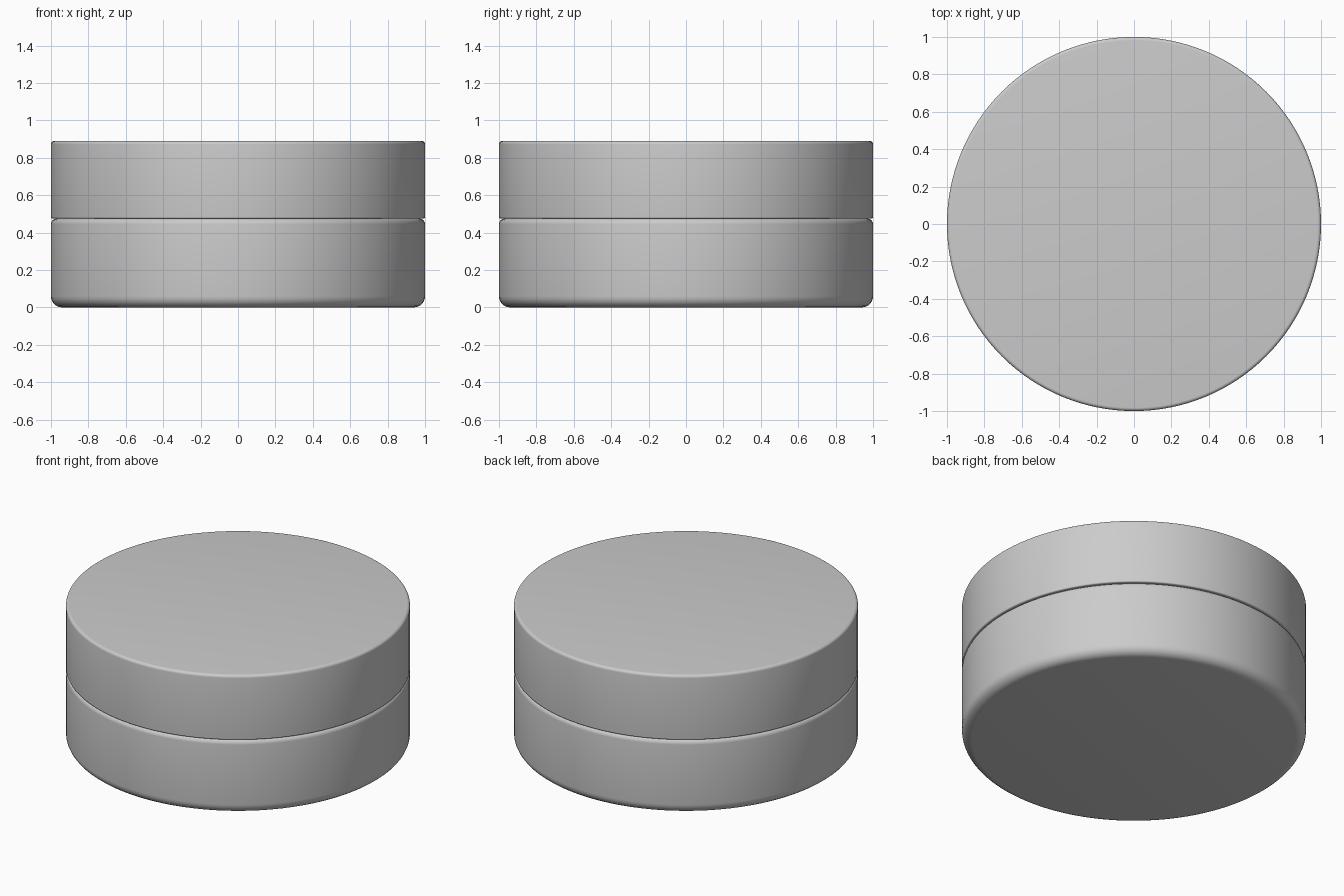
import bpy, bmesh, math

if "Cube" in bpy.data.objects:
    bpy.data.objects.remove(bpy.data.objects["Cube"])

SEGMENTS = 128


def rounded_profile(z0, z1, r, bottom, top, steps=6):
    """Half cross-section of a disc with rounded lower and upper rims."""
    pts = [(0, z0)]
    for i in range(steps + 1):
        a = math.pi / 2 * i / steps
        pts.append((r - bottom + bottom * math.sin(a), z0 + bottom - bottom * math.cos(a)))
    for i in range(steps + 1):
        a = math.pi / 2 * i / steps
        pts.append((r - top + top * math.cos(a), z1 - top + top * math.sin(a)))
    pts.append((0, z1))
    return pts


def lathe(name, profile):
    bm = bmesh.new()
    verts = [bm.verts.new((x, 0, z)) for x, z in profile]
    edges = [bm.edges.new(pair) for pair in zip(verts, verts[1:])]
    bmesh.ops.spin(bm, geom=verts + edges, cent=(0, 0, 0), axis=(0, 0, 1),
                   angle=2 * math.pi, steps=SEGMENTS, use_duplicate=False)
    bmesh.ops.remove_doubles(bm, verts=bm.verts, dist=1e-5)
    bmesh.ops.recalc_face_normals(bm, faces=bm.faces)
    mesh = bpy.data.meshes.new(name)
    bm.to_mesh(mesh)
    bm.free()
    obj = bpy.data.objects.new(name, mesh)
    bpy.context.collection.objects.link(obj)
    bpy.ops.object.select_all(action='DESELECT')
    obj.select_set(True)
    bpy.context.view_layer.objects.active = obj
    bpy.ops.object.shade_smooth_by_angle(angle=math.radians(35))
    return obj


# Lower body with a soft foot and a rounded shoulder
lathe("container_body", rounded_profile(0, 0.475, 1.0, 0.06, 0.03))

# Lid with a tight lower rim and a small rounded top edge
lathe("container_lid", rounded_profile(0.475, 0.89, 1.0, 0.008, 0.018))
